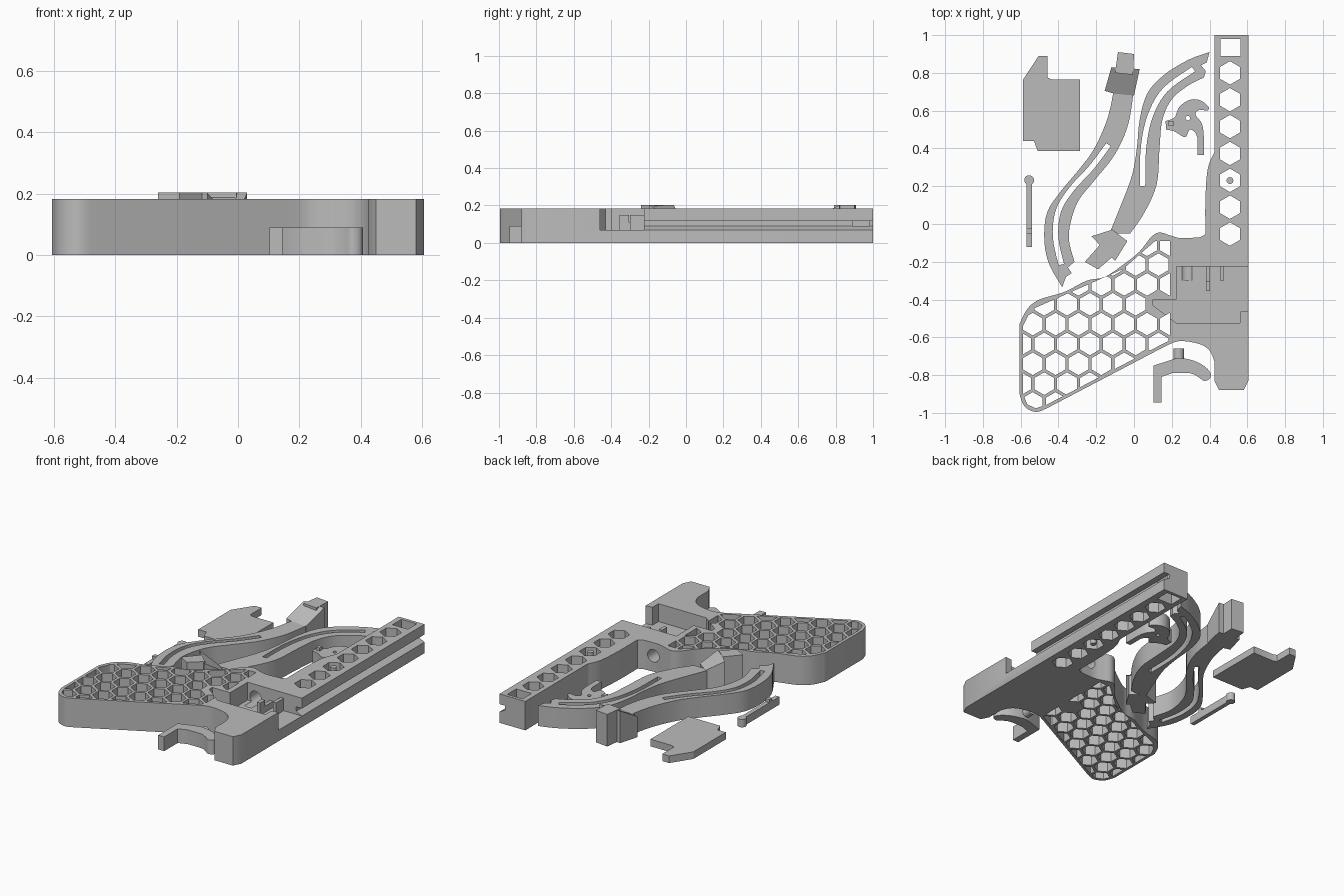
import bpy
import bmesh
import math
from mathutils import Vector

default = bpy.data.objects.get("Cube")
if default:
    bpy.data.objects.remove(default, do_unlink=True)

grey = bpy.data.materials.new("plain_grey")
grey.use_nodes = True
colour = (0.5, 0.5, 0.5, 1)
grey.diffuse_color = colour
grey.node_tree.nodes["Principled BSDF"].inputs["Base Color"].default_value = colour
HEIGHT = 0.183
LIMB = 0.13
TOP = 0.203


def finish(name, bm):
    bmesh.ops.recalc_face_normals(bm, faces=bm.faces)
    mesh = bpy.data.meshes.new(name)
    bm.to_mesh(mesh)
    bm.free()
    mesh.materials.append(grey)
    obj = bpy.data.objects.new(name, mesh)
    bpy.context.collection.objects.link(obj)
    return obj


def prisms(name, outlines, low, high, along_y=False):
    """Extrude flat outlines upward, or along y when they are x-z profiles."""
    bm = bmesh.new()
    for outline in outlines:
        place = (lambda a, b: (a, low, b)) if along_y else (lambda a, b: (a, b, low))
        face = bm.faces.new([bm.verts.new(place(a, b)) for a, b in outline])
        moved = bmesh.ops.extrude_face_region(bm, geom=[face])["geom"]
        step = Vector((0, high - low, 0)) if along_y else Vector((0, 0, high - low))
        bmesh.ops.translate(bm, vec=step, verts=[v for v in moved if isinstance(v, bmesh.types.BMVert)])
    return finish(name, bm)


def hull(name, points):
    bm = bmesh.new()
    for point in points:
        bm.verts.new(point)
    bmesh.ops.convex_hull(bm, input=bm.verts)
    return finish(name, bm)


def cut(target, cutter):
    cutter.hide_render = True
    modifier = target.modifiers.new("cut", "BOOLEAN")
    modifier.operation = "DIFFERENCE"
    modifier.solver = "EXACT"
    modifier.object = cutter
    bpy.context.view_layer.update()
    evaluated = target.evaluated_get(bpy.context.evaluated_depsgraph_get())
    mesh = bpy.data.meshes.new_from_object(evaluated)
    target.modifiers.clear()
    target.data = mesh
    bpy.data.objects.remove(cutter, do_unlink=True)


def smooth(points, steps=5):
    """Rounded path passing through every point."""
    pts = [Vector(p) for p in points]
    pts = [pts[0]] + pts + [pts[-1]]
    path = []
    for a, b, c, d in zip(pts, pts[1:], pts[2:], pts[3:]):
        for i in range(steps):
            t = i / steps
            path.append(b + (c - a) * t / 2 + (a * 2 - b * 5 + c * 4 - d) * t * t / 2
                        + (b * 3 - a - c * 3 + d) * t ** 3 / 2)
    return path + [pts[-1]]


def ribbon(points, width):
    path = smooth(points)
    left, right = [], []
    for i, p in enumerate(path):
        way = path[min(i + 1, len(path) - 1)] - path[max(i - 1, 0)]
        side = Vector((-way.y, way.x)).normalized() * width / 2
        left.append(p + side)
        right.append(p - side)
    return left + right[::-1]


def polygon(x, y, radius, sides):
    return [Vector((x + radius * math.sin(math.tau * i / sides),
                    y + radius * math.cos(math.tau * i / sides))) for i in range(sides)]


def clip(shape, border):
    """Keep the part of a shape inside a convex anticlockwise border."""
    for a, b in zip(border, border[1:] + border[:1]):
        a, b = Vector(a), Vector(b)
        inside = lambda p: (b.x - a.x) * (p.y - a.y) - (b.y - a.y) * (p.x - a.x)
        kept = []
        for p, q in zip(shape, shape[1:] + shape[:1]):
            dp, dq = inside(p), inside(q)
            if dp >= 0:
                kept.append(p)
            if dp * dq < 0:
                kept.append(p.lerp(q, dp / (dp - dq)))
        shape = kept
        if len(shape) < 3:
            return []
    return shape


# Frame: rail, body and grip in one outline
grip_top = [(.35, -.07), (.25, -.075), (.19, -.06), (.135, -.045), (.09, -.07), (.03, -.145), (-.05, -.21),
            (-.155, -.28), (-.25, -.3), (-.37, -.36), (-.5, -.4), (-.565, -.45), (-.606, -.53)]
grip_heel = [(-.606, -.9), (-.58, -.965), (-.52, -.995), (-.46, -.975)]
grip_web = [(.16, -.65), (.24, -.62), (.345, -.635), (.4, -.67), (.425, -.725)]
outline = [(.605, 1), (.425, 1)] + smooth([(.425, .38), (.39, .29), (.378, .13), (.378, -.055)])
outline += smooth(grip_top) + smooth(grip_heel) + smooth(grip_web)
outline += [(.425, -.83), (.45, -.88), (.58, -.88), (.605, -.83)]
frame = prisms("frame", [outline], 0, HEIGHT)

# Lock pocket, side groove and cross hole
pocket = [(.225, -.225), (.65, -.225), (.65, -.455), (.56, -.465), (.56, -.525),
          (.225, -.525), (.1, -.43), (.1, -.4), (.225, -.4)]
cut(frame, prisms("pocket_cutter", [pocket], .07, .3))
groove = [(.65, .07), (.605, .07), (.565, .09), (.565, .118), (.65, .118)]
cut(frame, prisms("groove_cutter", [groove], -.3, 1.1, along_y=True))
cut(frame, prisms("hole_cutter", [polygon(.28, .1, .04, 24)], -.3, .05, along_y=True))

# Lightening holes in the rail and grip
holes = [polygon(.508, .8 - .1422 * i, .062, 6) for i in range(7)]
holes.append([(.458, .89), (.565, .89), (.565, .98), (.458, .98)])
lower = [(-.587, -.9), (-.565, -.955), (-.52, -.976), (-.465, -.958), (.165, -.628)]
outer_area = lower + [(.165, -.14), (-.05, -.235), (-.5, -.42), (-.55, -.465), (-.587, -.54)]
inner_area = lower + [(.19, -.615), (.19, -.09), (.11, -.09), (-.06, -.24), (-.587, -.7)]
for row in range(-5, 5):
    for column in range(-2, 6):
        x, y = -.415 + .121 * (column + row % 2 / 2), -.53 + .105 * row
        if row == 1 and x > .08:
            continue
        cell = clip(polygon(x, y, .06, 6), outer_area if x < -.03 else inner_area)
        if cell:
            width = max(p.x for p in cell) - min(p.x for p in cell)
            depth = max(p.y for p in cell) - min(p.y for p in cell)
            if min(width, depth) > .025:
                holes.append(cell)
cut(frame, prisms("hex_cutter", holes, -.1, .4))


def box(name, x0, x1, y0, y1, z0, z1):
    return prisms(name, [[(x0, y0), (x1, y0), (x1, y1), (x0, y1)]], z0, z1)


# Pegs inside the frame
prisms("rail_peg", [polygon(.508, .23, .018, 16)], 0, HEIGHT)
box("long_pocket_peg", .38, .403, -.355, -.225, .06, .11)
box("long_pocket_peg_tip", .38, .403, -.355, -.305, .1, .148)
box("short_pocket_peg", .455, .477, -.3, -.225, .06, .148)

# Left limb with its slot and string hook
outer = [(-.38, -.335), (-.45, -.21), (-.475, -.08), (-.46, .06), (-.39, .17), (-.29, .29),
         (-.21, .4), (-.14, .56), (-.105, .72)]
inner = [(.0, .72), (-.03, .53), (-.1, .37), (-.21, .23), (-.29, .13), (-.33, .03),
         (-.345, -.08), (-.315, -.2)]
limb = prisms("left_limb", [smooth(outer) + smooth(inner) + [(-.35, -.23), (-.33, -.26), (-.36, -.28)]], 0, LIMB)
slot = [(-.135, .42), (-.225, .3), (-.33, .185), (-.4, .07), (-.415, -.07), (-.385, -.215)]
cut(limb, prisms("slot_cutter", [ribbon(slot, .029)], -.1, .4))

# Right limb with its slot and string hook
outer = [(.4, .91), (.29, .87), (.16, .79), (.07, .69), (.03, .55), (.015, .4), (-.01, .26),
         (-.065, .11), (-.13, -.05)]
inner = [(-.02, -.05), (.055, .06), (.12, .21), (.135, .4), (.15, .55), (.2, .66), (.29, .735), (.37, .775)]
limb = prisms("right_limb", [smooth(outer) + smooth(inner) + [(.38, .81), (.355, .84), (.385, .855)]], 0, LIMB)
slot = [(.045, .2), (.05, .4), (.085, .57), (.165, .71), (.315, .82)]
cut(limb, prisms("slot_cutter", [ribbon(slot, .029)], -.1, .4))

# Limb mounts: upright tongue and sloped wedge
for side, tongue, wedge, ridge in (
        ("left", [(-.085, .91), (0, .9), (-.005, .79), (-.1, .8)],
         [(-.12, .83), (.03, .82), (0, .68), (-.105, .69), (-.155, .705)], (0, 1)),
        ("right", [(-.26, -.2), (-.18, -.11), (-.11, -.17), (-.19, -.24)],
         [(-.225, -.065), (-.115, -.03), (-.035, -.09), (-.1, -.195)], (0, 3))):
    prisms(side + "_limb_tongue", [tongue], 0, TOP)
    base = [(x, y, 0) for x, y in wedge]
    crest = [(x, y, TOP if i in ridge else LIMB) for i, (x, y) in enumerate(wedge)]
    hull(side + "_limb_wedge", base + crest)

# Cover plate
cover = [(-.587, .765), (-.505, .89), (-.457, .89), (-.457, .775), (-.435, .765), (-.287, .765),
         (-.287, .387), (-.51, .387), (-.53, .44), (-.587, .44)]
prisms("cover_plate", [cover], 0, .045)

# Retaining pin
prisms("pin_head", [polygon(-.555, .232, .026, 20)], 0, .05)
box("pin_shaft", -.568, -.541, -.122, .23, 0, .05)
box("pin_catch", -.568, -.541, -.05, -.022, .05, .07)

# Release nut with pivot hole
nut = smooth([(.167, .545), (.215, .565), (.24, .62), (.295, .657), (.35, .655), (.395, .62), (.39, .6)])
nut += smooth([(.345, .605), (.325, .58), (.36, .53), (.37, .46)])
nut += [(.37, .365), (.335, .365), (.335, .46)] + smooth([(.325, .485), (.295, .5), (.27, .46), (.215, .49), (.17, .5)])
nut = prisms("release_nut", [nut], 0, .09)
cut(nut, prisms("pivot_cutter", [polygon(.285, .56, .012, 12)], -.1, .3))
box("nut_stud", .182, .208, .52, .546, .08, .11)

# Trigger with its round peg
trigger = [(.103, -.945), (.145, -.945), (.145, -.81)]
trigger += smooth([(.2, -.79), (.295, -.79), (.34, -.81), (.37, -.83), (.4, -.82), (.405, -.79), (.375, -.755),
                   (.32, -.725), (.24, -.71), (.165, -.73), (.103, -.75)])
prisms("trigger", [trigger], 0, .09)
prisms("trigger_peg", [polygon(.237, .045, .028, 20)], -.73, -.66, along_y=True)

for obj in bpy.context.scene.objects:
    obj.select_set(obj.type == "MESH")
    if obj.type == "MESH":
        bpy.context.view_layer.objects.active = obj
bpy.ops.object.shade_smooth_by_angle(angle=math.radians(30))
